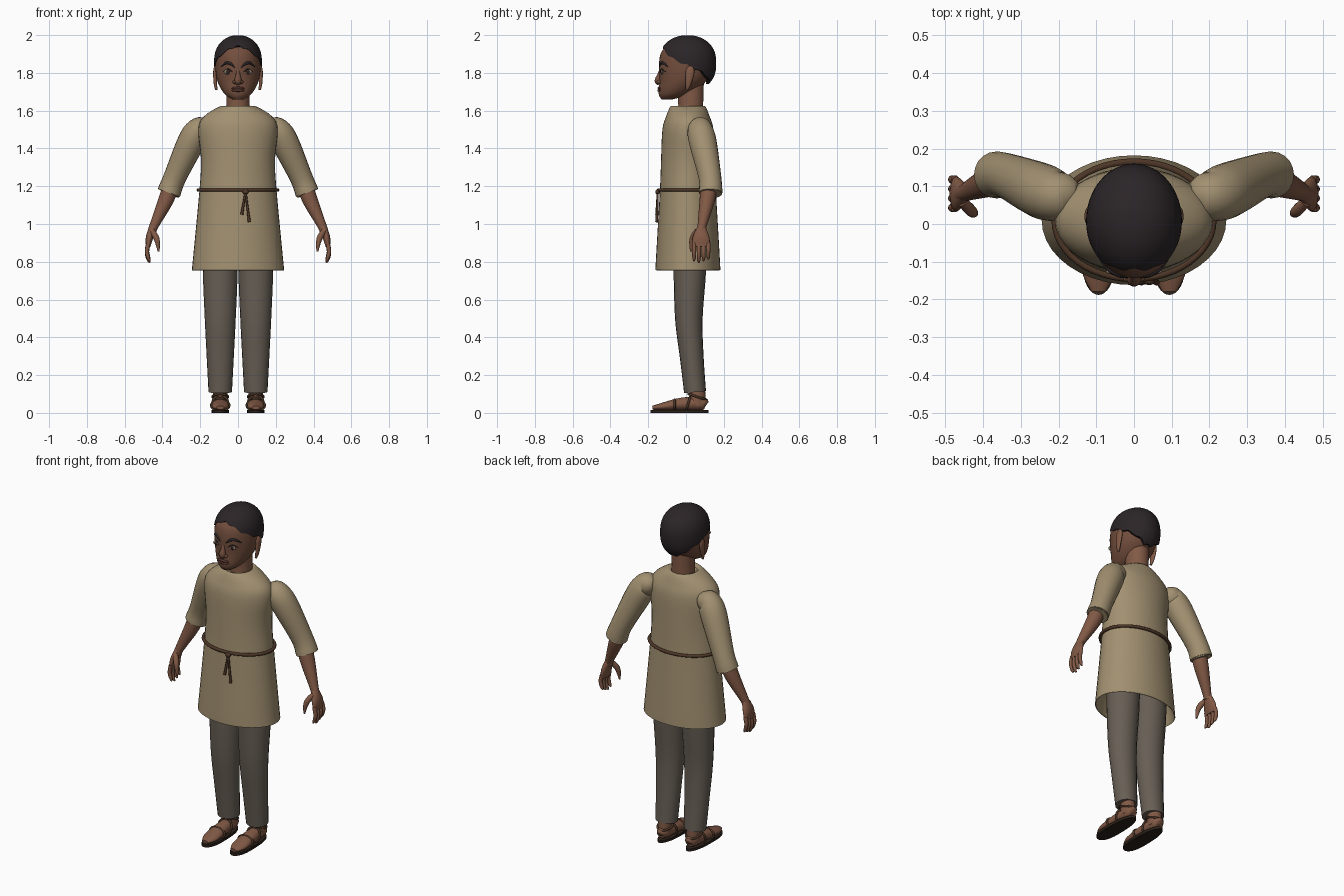
import bpy, bmesh
from math import pi, sin, cos, copysign, sqrt
from mathutils import Vector

default_cube = bpy.data.objects.get("Cube")
if default_cube:
    bpy.data.objects.remove(default_cube)


def material(name, *colour):
    mat = bpy.data.materials.new(name)
    mat.use_nodes = True
    mat.diffuse_color = (*colour, 1)
    shader = mat.node_tree.nodes["Principled BSDF"]
    shader.inputs["Base Color"].default_value = mat.diffuse_color
    shader.inputs["Roughness"].default_value = .8
    return mat


SKIN = material("brown skin", .22, .1, .06)
FACE = material("face skin", .17, .076, .046)
LIP = material("dark lips", .09, .035, .025)
HAIR = material("black hair", .024, .018, .02)
CLOTH = material("tan cloth", .36, .28, .165)
TROUSER = material("grey trousers", .135, .113, .09)
LEATHER = material("brown leather", .075, .037, .02)
SOLE = material("dark sole", .025, .015, .01)
EYE = material("eye", .3, .23, .17)


def finish(name, bm, mat):
    bmesh.ops.recalc_face_normals(bm, faces=bm.faces)
    mesh = bpy.data.meshes.new(name)
    bm.to_mesh(mesh)
    bm.free()
    mesh.materials.append(mat)
    part = bpy.data.objects.new(name, mesh)
    bpy.context.collection.objects.link(part)
    bpy.ops.object.select_all(action="DESELECT")
    part.select_set(True)
    bpy.context.view_layer.objects.active = part
    bpy.ops.object.shade_smooth_by_angle(angle=.9)
    return part


def loft(name, rings, mat, closed=False):
    """Join rings of points into a surface, capped unless it closes on itself."""
    bm = bmesh.new()
    loops = [[bm.verts.new(point) for point in ring] for ring in rings]
    following = loops[1:] + loops[:1] if closed else loops[1:]
    for lower, upper in zip(loops, following):
        for i in range(len(lower)):
            bm.faces.new((lower[i - 1], lower[i], upper[i], upper[i - 1]))
    if not closed:
        bm.faces.new(loops[0])
        bm.faces.new(loops[-1])
    return finish(name, bm, mat)


def smooth(rows, steps=4):
    """Round off a short list of rows with a spline through them."""
    result = []
    last = len(rows) - 1
    for i in range(last):
        before, after = rows[max(i - 1, 0)], rows[min(i + 2, last)]
        for step in range(steps):
            t = step / steps
            result.append([b + t * (c - a + t * (2 * a - 5 * b + 4 * c - d + t * (3 * (b - c) + d - a))) / 2
                           for a, b, c, d in zip(before, rows[i], rows[i + 1], after)])
    return result + [rows[last]]


def angles(count):
    return [2 * pi * i / count for i in range(count)]


def stack(name, rows, mat, centre=None):
    """Level ovals, given as height, half width, half depth and centre y."""
    if centre is not None:
        rows = [(*row, centre) for row in rows]
    rings = [[(width * cos(a), y + depth * sin(a), z) for a in angles(40)]
             for z, width, depth, y in smooth(rows)]
    return loft(name, rings, mat)


def sweep(points, radii, side, normal=None):
    """Rings across a path; a closed path passes its normal."""
    rings = []
    last = len(points) - 1
    for i, (point, (wide, deep)) in enumerate(zip(points, radii)):
        ahead = points[(i + 1) % len(points)] if normal else points[min(i + 1, last)]
        behind = points[i - 1] if normal else points[max(i - 1, 0)]
        along = (ahead - behind).normalized()
        reference = normal or Vector((0, 0, 1) if abs(along.y) > .9 else (0, 1, 0))
        across = reference.cross(along).normalized()
        up = along.cross(across)
        ring = [point + across * wide * cos(a) + up * deep * sin(a) for a in angles(20)]
        rings.append([(p.x * side, p.y, p.z) for p in ring])
    return rings


def tube(name, rows, mat, side=1):
    """Limb through rows of x, y, z, radius and optional second radius."""
    rows = smooth([(*row, row[-1]) if len(row) == 4 else row for row in rows])
    points = [Vector(row[:3]) for row in rows]
    return loft(name, sweep(points, [row[3:] for row in rows], side), mat)


def band(name, centre, width, depth, rise, thick, side=1):
    """Closed leather loop that spans width in x and (depth, rise) in y and z."""
    across, along = Vector((width, 0, 0)), Vector((0, depth, rise))
    points = [Vector(centre) + across * cos(a) + along * sin(a) for a in angles(48)]
    radii = [(thick, thick)] * len(points)
    normal = across.cross(along).normalized()
    return loft(name, sweep(points, radii, side, normal), LEATHER, closed=True)


def ball(name, centre, size, mat):
    bm = bmesh.new()
    bmesh.ops.create_uvsphere(bm, u_segments=20, v_segments=12, radius=1)
    bmesh.ops.scale(bm, vec=size, verts=bm.verts)
    bmesh.ops.translate(bm, vec=centre, verts=bm.verts)
    return finish(name, bm, mat)


# Tunic, turned in at the hem
stack("tunic", [(.9, .2, .14), (.77, .235, .16), (.76, .244, .17), (.8, .24, .17),
                (1.18, .204, .148), (1.34, .196, .142), (1.5, .21, .135), (1.57, .18, .115),
                (1.625, .09, .09), (1.61, .065, .07)], CLOTH, centre=.01)

# Rope belt with knot and two hanging ends
band("rope_belt", (0, .01, 1.18), .21, .155, 0, .009)
knot = Vector((.04, -.15, 1.17))
ball("belt_knot", knot, (.016, .012, .014), LEATHER)
for drop in (Vector((-.02, -.005, -.12)), Vector((.02, -.005, -.16))):
    tube("belt_end", [(*knot, .006), (*(knot + drop / 2), .006), (*(knot + drop), .008)], LEATHER)

# Neck and head
stack("neck", [(1.55, .07, .07), (1.63, .062, .066), (1.76, .062, .07)], SKIN, centre=.025)
head = stack("head", [(1.66, .03, .03, -.1), (1.69, .073, .085, -.06), (1.76, .11, .125, -.015),
                      (1.85, .12, .143, 0), (1.92, .11, .125, 0), (1.97, .06, .06, 0)], FACE)


# Cap of hair: a rounded dome down to a wavy hairline
def hair_ring(level):
    ring = []
    for a in angles(72):
        slope = sin(a)
        hairline = 1.84 - .06 * slope - .04 * slope ** 3 + .005 * cos(12 * a)
        z = hairline + (1.999 - hairline) * (1 - (1 - level) ** 2)
        spread = sqrt(1 - abs(z - 1.85) ** 2.5 / .15 ** 2.5)
        ring.append(Vector((.127 * spread * cos(a), .008 + .152 * spread * slope, z)))
    return ring


under_edge = [Vector((p.x * .9, p.y * .9, p.z)) for p in hair_ring(0)]
loft("hair", [under_edge] + [hair_ring(i / 20) for i in range(21)], HAIR)


def on_face(x, z):
    """Point on the front of the head."""
    return head.ray_cast(Vector((x, -1, z)), Vector((0, 1, 0)),
                         depsgraph=bpy.context.evaluated_depsgraph_get())[1]


def face_line(name, path, thick, mat, side=1):
    """Raised line on the face, thin at both ends."""
    rows = [(*on_face(x, z), thick) for x, z in path]
    for end in (0, -1):
        rows[end] = (*rows[end][:3], thick / 3)
    return tube(name, rows, mat, side)


# Facial features
tube("nose", [(0, -.13, 1.825, .008), (0, -.14, 1.79, .012), (0, -.147, 1.758, .019),
              (0, -.14, 1.74, .01)], FACE)
for z in (1.72, 1.708):
    face_line("lip", [(x, z - abs(x) / 20) for x in (-.035, -.015, .015, .035)], .007, LIP)
for side in (1, -1):
    ball("nostril", (side * .017, -.142, 1.752), (.012, .012, .01), FACE)
    socket = on_face(side * .054, 1.805)
    ball("eye", socket, (.021, .006, .013), EYE)
    ball("iris", socket + Vector((0, -.004, 0)), (.009, .004, .01), SOLE)
    face_line("upper_eyelid", [(.03, 1.804), (.052, 1.82), (.078, 1.805)], .004, HAIR, side)
    face_line("eyebrow", [(.018, 1.828), (.04, 1.849), (.065, 1.852), (.09, 1.832)], .007, HAIR, side)
    tube("ear", [(.114, .005, 1.71, .006), (.12, .012, 1.745, .009, .016),
                 (.121, .022, 1.81, .01, .023), (.118, .027, 1.842, .004)], SKIN, side)

# Arms, legs and feet, mirrored
for side, label in ((1, "left_"), (-1, "right_")):
    tube(label + "sleeve", [(.15, .08, 1.515, .03), (.175, .08, 1.51, .054), (.21, .076, 1.495, .068),
                            (.25, .09, 1.43, .073), (.335, .127, 1.245, .06), (.366, .13, 1.165, .062),
                            (.36, .13, 1.18, .05)], CLOTH, side)
    tube(label + "forearm", [(.35, .12, 1.22, .042), (.38, .113, 1.13, .041), (.445, .085, .99, .024),
                             (.455, .08, .96, .024)], SKIN, side)
    tube(label + "palm", [(.45, .083, .985, .018, .022), (.468, .08, .93, .02, .044),
                          (.476, .08, .88, .012, .046)], SKIN, side)
    for finger in range(4):
        y = .043 + .025 * finger
        tip = .795 + .009 * abs(finger - 1)
        tube(label + "finger", [(.474, y, .9, .011), (.482, y, tip + .05, .011),
                                (.474, y, tip + .015, .009), (.466, y, tip, .004)], SKIN, side)
    tube(label + "thumb", [(.456, .06, .965, .014), (.43, .033, .92, .015), (.42, .026, .855, .005)],
         SKIN, side)

    centre = .094
    tube(label + "trouser_leg", [(centre, .02, .95, .09), (centre, .02, .75, .092, .086),
                                 (centre, .015, .5, .082, .073), (centre, .03, .3, .072, .063),
                                 (centre, .048, .11, .062, .058)], TROUSER, side)
    tube(label + "ankle", [(centre, .06, .18, .04), (centre, .06, .04, .037, .044)], SKIN, side)
    tube(label + "foot", [(centre, .11, .045, .012), (centre, .09, .05, .033, .034),
                          (centre, -.02, .047, .041, .034), (centre, -.12, .034, .045, .021),
                          (centre, -.178, .027, .02, .01)], SKIN, side)

    # Sandal sole, wider at the toe, and straps
    outline = [(side * centre + (.045 - .006 * sin(a)) * cos(a),
                -.034 + .154 * copysign(abs(sin(a)) ** .7, sin(a))) for a in angles(40)]
    loft(label + "sandal_sole", [[(x, y, z) for x, y in outline] for z in (0, .015)], SOLE)
    band(label + "toe_strap", (centre, -.06, .04), .048, 0, .03, .006, side)
    band(label + "instep_strap", (centre, .012, .05), .042, .012, .042, .006, side)
    band(label + "ankle_strap", (centre, .06, .085), .041, .047, -.015, .006, side)
